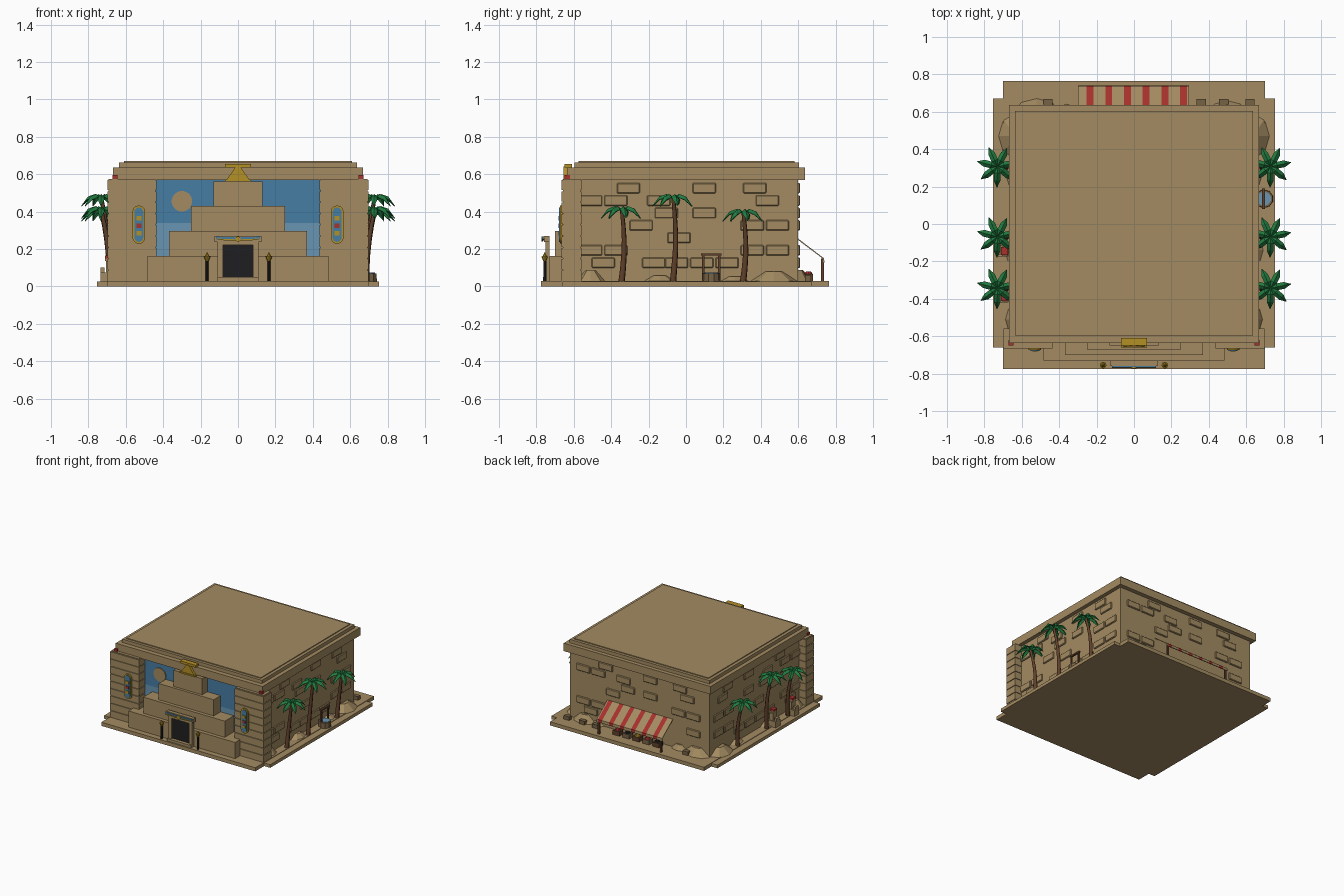
import bpy, bmesh, math
from mathutils import Vector, Matrix

cube = bpy.data.objects.get("Cube")
if cube:
    bpy.data.objects.remove(cube, do_unlink=True)


def material(name, r, g, b):
    m = bpy.data.materials.new(name)
    m.use_nodes = True
    lin = [(c / 255) ** 2.2 for c in (r, g, b)] + [1]
    m.diffuse_color = lin
    m.node_tree.nodes["Principled BSDF"].inputs["Base Color"].default_value = lin
    return m


SAND = material("sandstone", 162, 138, 98)
RED = material("red", 165, 52, 48)
GREEN = material("palm green", 38, 122, 66)
BROWN = material("trunk brown", 96, 66, 46)
BLACK = material("dark doorway", 36, 36, 38)
SKY = material("sky blue", 72, 124, 162)
PALE = material("pale sky", 104, 148, 176)
GOLD = material("gold", 178, 142, 42)
WOOD = material("shaded stone", 118, 98, 70)


def finish(bm, name, *mats):
    me = bpy.data.meshes.new(name)
    bm.normal_update()
    bm.to_mesh(me)
    bm.free()
    for m in mats:
        me.materials.append(m)
    ob = bpy.data.objects.new(name, me)
    bpy.context.scene.collection.objects.link(ob)
    return ob


def add_box(bm, x0, x1, y0, y1, z0, z1):
    mat = Matrix.Translation(((x0 + x1) / 2, (y0 + y1) / 2, (z0 + z1) / 2))
    bmesh.ops.create_cube(bm, size=1, matrix=mat @ Matrix.Diagonal((x1 - x0, y1 - y0, z1 - z0, 1)))


def box(name, mat, *dims):
    bm = bmesh.new()
    add_box(bm, *dims)
    return finish(bm, name, mat)


def cone(name, mat, loc, r0, r1, h, n=8, scale=(1, 1), turn=0):
    bm = bmesh.new()
    m = Matrix.Translation(Vector(loc) + Vector((0, 0, h / 2)))
    m = m @ Matrix.Diagonal((*scale, 1, 1)) @ Matrix.Rotation(turn, 4, 'Z')
    bmesh.ops.create_cone(bm, cap_ends=True, segments=n, radius1=r0, radius2=r1, depth=h, matrix=m)
    return finish(bm, name, mat)


def plate(name, mat, outline, y0, y1):
    """Extrude an x-z outline from y0 (front) to y1 (back)."""
    bm = bmesh.new()
    f = bm.faces.new([bm.verts.new((x, y0, z)) for x, z in outline])
    ext = bmesh.ops.extrude_face_region(bm, geom=[f])
    bmesh.ops.translate(bm, vec=(0, y1 - y0, 0), verts=[v for v in ext["geom"] if isinstance(v, bmesh.types.BMVert)])
    bmesh.ops.recalc_face_normals(bm, faces=bm.faces)
    return finish(bm, name, mat)


def capsule(cx, cz, r, half):
    """Round-ended outline; half is the straight part's half height."""
    pts = []
    for i in range(24):
        a = math.tau * (i + 0.5) / 24
        pts.append((cx + r * math.cos(a), cz + r * math.sin(a) + math.copysign(half, math.sin(a))))
    return pts


# Ground slab, walls and roof
box("base_main", SAND, -.7, .7, -.775, .765, 0, .03)
box("base_sides", SAND, -.755, .755, -.66, .67, 0, .026)
box("walls", SAND, -.635, .635, -.575, .6, .03, .575)
box("cornice", SAND, -.667, .667, -.635, .635, .57, .635)
box("roof_cap", SAND, -.635, .635, -.597, .603, .635, .663)
box("roof_top", SAND, -.61, .61, -.575, .58, .663, .67)

# Painted sky and sun between the front towers
box("sky_upper", SKY, -.44, .44, -.583, -.575, .34, .57)
box("sky_lower", PALE, -.44, .44, -.583, -.575, .16, .34)
plate("sun", SAND, capsule(-.3, .455, .055, 0), -.591, -.583)

# Stepped pyramid on the front
for i, (half, front) in enumerate([(.485, -.73), (.37, -.70), (.25, -.672), (.13, -.65)]):
    z = .03 + .133 * i
    box(f"pyramid_step_{i + 1}", SAND, -half, half, front, -.575, z, z + .133)

# Front towers with courses and round-ended panels
for s, side in ((-1, "right"), (1, "left")):
    bm = bmesh.new()
    xs = sorted((s * .441, s * .692))
    add_box(bm, *xs, -.658, -.565, .03, .575)
    for i in range(9):
        z = .03 + .0605 * i
        add_box(bm, xs[0] - .006, xs[1] + .006, -.665, -.56, z, z + .055)
    finish(bm, f"tower_{side}", SAND)
    plate(f"panel_rim_{side}", GOLD, capsule(s * .53, .33, .034, .068), -.674, -.66)
    plate(f"panel_{side}", SKY, capsule(s * .53, .33, .024, .068), -.678, -.67)
    for k, m in enumerate((GOLD, RED, GOLD)):
        z = .285 + .04 * k
        box(f"panel_gem_{side}_{k}", m, s * .53 - .013, s * .53 + .013, -.683, -.67, z - .012, z + .012)
    box(f"corner_stone_{side}", RED, *sorted((s * .645, s * .672)), -.65, -.62, .572, .595)

    # Torches beside the door
    cone(f"torch_pole_{side}", BLACK, (s * .165, -.755, .03), .008, .008, .11)
    cone(f"torch_bowl_{side}", GOLD, (s * .165, -.755, .135), .008, .018, .025)
    cone(f"torch_flame_{side}", GOLD, (s * .165, -.755, .16), .012, 0, .025)

# Doorway with winged lintel
for s in (-1, 1):
    box("door_post", SAND, *sorted((s * .08, s * .11)), -.752, -.73, .045, .22)
box("door_step", SAND, -.11, .11, -.765, -.73, .03, .05)
box("door_lintel", SAND, -.11, .11, -.752, -.73, .22, .24)
box("door_dark", BLACK, -.08, .08, -.738, -.73, .05, .22)
box("lintel_cornice", SAND, -.125, .125, -.76, -.73, .238, .27)
for s in (-1, 1):
    plate("lintel_wing_blue", SKY, [(0, .244), (s * .115, .25), (s * .118, .266), (0, .262)], -.766, -.76)
    plate("lintel_wing_gold", GOLD, [(0, .242), (s * .1, .248), (s * .118, .256), (0, .251)], -.769, -.764)
plate("lintel_disc", GOLD, capsule(0, .253, .014, 0), -.772, -.764)

# Gold emblem above the pyramid
plate("emblem_triangle", GOLD, [(-.065, .565), (.065, .565), (.012, .64), (-.012, .64)], -.655, -.62)
box("emblem_bar", GOLD, -.07, .07, -.65, -.61, .635, .655)
box("emblem_foot", GOLD, -.07, .07, -.66, -.61, .56, .572)

# Raised bricks: columns per course, reused on three walls
COURSES = {1: (.5, 2.5, 3.4, 4.4, 5.4), 2: (0, 1, 6.4, 7.4), 3: (3.5,), 4: (2, 6.4, 7.4),
           5: (3, 4.5), 6: (0, 1, 2.7, 7), 7: (1.5, 4.5, 6.5)}


def bricks(name, place, skip):
    bm = bmesh.new()
    for row, cols in COURSES.items():
        for c in cols:
            u, z = -.51 + .135 * c, .06 + .0665 * row
            if not skip(u, z):
                add_box(bm, *place(u), z - .028, z + .028)
    ob = finish(bm, name, SAND)
    bev = ob.modifiers.new("soft_edges", 'BEVEL')
    bev.width, bev.segments = .005, 1


W = .062
bricks("bricks_left", lambda u: (.63, .645, u - W, u + W), lambda u, z: False)
bricks("bricks_right", lambda u: (-.645, -.63, u - W, u + W), lambda u, z: False)
bricks("bricks_back", lambda u: (-u - W, -u + W, .595, .61), lambda u, z: abs(u) < .36 and z < .3)

# Sand drifts against the walls
for s in (-1, 1):
    for y, r, h in ((-.51, .08, .06), (-.14, .09, .035), (.26, .08, .03), (.47, .13, .055)):
        cone("side_drift", SAND, (s * .635, y, .024), r, r * .35, h, 8, (.7, 1))
for x, r, h in ((-.52, .12, .06), (-.36, .07, .04), (.5, .1, .06), (.38, .06, .03)):
    cone("back_drift", SAND, (x, .6, .028), r, r * .35, h, 8, (1, .6))


# Palm trees
def palm(name, side, y, top):
    path = [Vector((side * (.685 + .045 * t * t), y + .015 * math.sin(3 * t), .02 + (top - .02) * t))
            for t in (0, .2, .4, .6, .8, 1)]
    cu = bpy.data.curves.new(name + "_trunk", 'CURVE')
    cu.dimensions, cu.bevel_depth, cu.bevel_resolution, cu.use_fill_caps = '3D', 1, 1, True
    sp = cu.splines.new('POLY')
    sp.points.add(len(path) - 1)
    for i, (p, co) in enumerate(zip(sp.points, path)):
        p.co, p.radius = (*co, 1), .018 - .0015 * i
    cu.materials.append(BROWN)
    bpy.context.scene.collection.objects.link(bpy.data.objects.new(name + "_trunk", cu))
    # each frond: a folded leaf arching out and drooping
    rings = [(0, .004, .006), (.035, .018, .024), (.075, .018, .01), (.112, .001, -.04)]
    bm = bmesh.new()
    for k in range(7):
        turn = Matrix.Translation(path[-1]) @ Matrix.Rotation(math.tau * k / 7 + .2, 4, 'Z')
        rows = [[bm.verts.new(turn @ Vector((d, e * w, z - abs(e) * w * .9))) for e in (-1, 0, 1)]
                for d, w, z in rings]
        for a, b in zip(rows, rows[1:]):
            for j in (0, 1):
                bm.faces.new((a[j], b[j], b[j + 1], a[j + 1]))
    leaf = finish(bm, name + "_fronds", GREEN)
    leaf.modifiers.new("thickness", 'SOLIDIFY').thickness = .004


for s, side in ((-1, "right"), (1, "left")):
    for y, top in ((-.345, .405), (-.07, .47), (.305, .39)):
        palm(f"palm_{side}", s, y, top)

# Striped awning over the back stall
bm = bmesh.new()
edges = [-.3]
for k in range(6):
    edges += [-.2535 + .1 * k, -.2165 + .1 * k]
edges.append(.295)
cols = [[bm.verts.new((x, y, z)) for y, z in ((.6, .255), (.738, .15), (.74, .128))] for x in edges]
for i, (a, b) in enumerate(zip(cols, cols[1:])):
    for j in (0, 1):
        bm.faces.new((a[j], b[j], b[j + 1], a[j + 1])).material_index = i % 2
awning = finish(bm, "awning", SAND, RED)
awning.modifiers.new("thickness", 'SOLIDIFY').thickness = .006
for x in (-.285, .28):
    box("awning_post", BROWN, x - .007, x + .007, .723, .737, .03, .15)

# Stall goods and loose blocks at the back
for i in range(5):
    x = -.2 + .09 * i
    box("crate", WOOD if i % 2 else BROWN, x - .03, x + .03, .63, .68, .03, .065)
    cone("goods", (BLACK, RED, GOLD)[i % 3], (x, .655, .065), .022, .014, .014)
for x in (-.46, .36, .48, .62):
    box("loose_block", WOOD, x - .025, x + .025, .635, .668, .028, .06)

# Well on one side
cone("well_wall", WOOD, (.695, .135, .024), .05, .048, .046, 10)
cone("well_water", PALE, (.695, .135, .069), .038, .038, .004, 10)
for y in (.092, .178):
    box("well_post", BROWN, .687, .699, y - .006, y + .006, .025, .175)
box("well_beam", BROWN, .685, .701, .08, .19, .165, .177)

# Seated statues on the other side
for y in (-.145, -.39):
    box("statue_seat", SAND, -.735, -.67, y - .03, y + .03, .025, .075)
    box("statue_legs", SAND, -.735, -.715, y - .02, y + .02, .025, .1)
    box("statue_body", SAND, -.705, -.675, y - .025, y + .025, .075, .135)
    box("statue_head", SAND, -.71, -.68, y - .015, y + .015, .135, .158)
    box("statue_headdress", RED, -.712, -.675, y - .022, y + .022, .15, .165)
